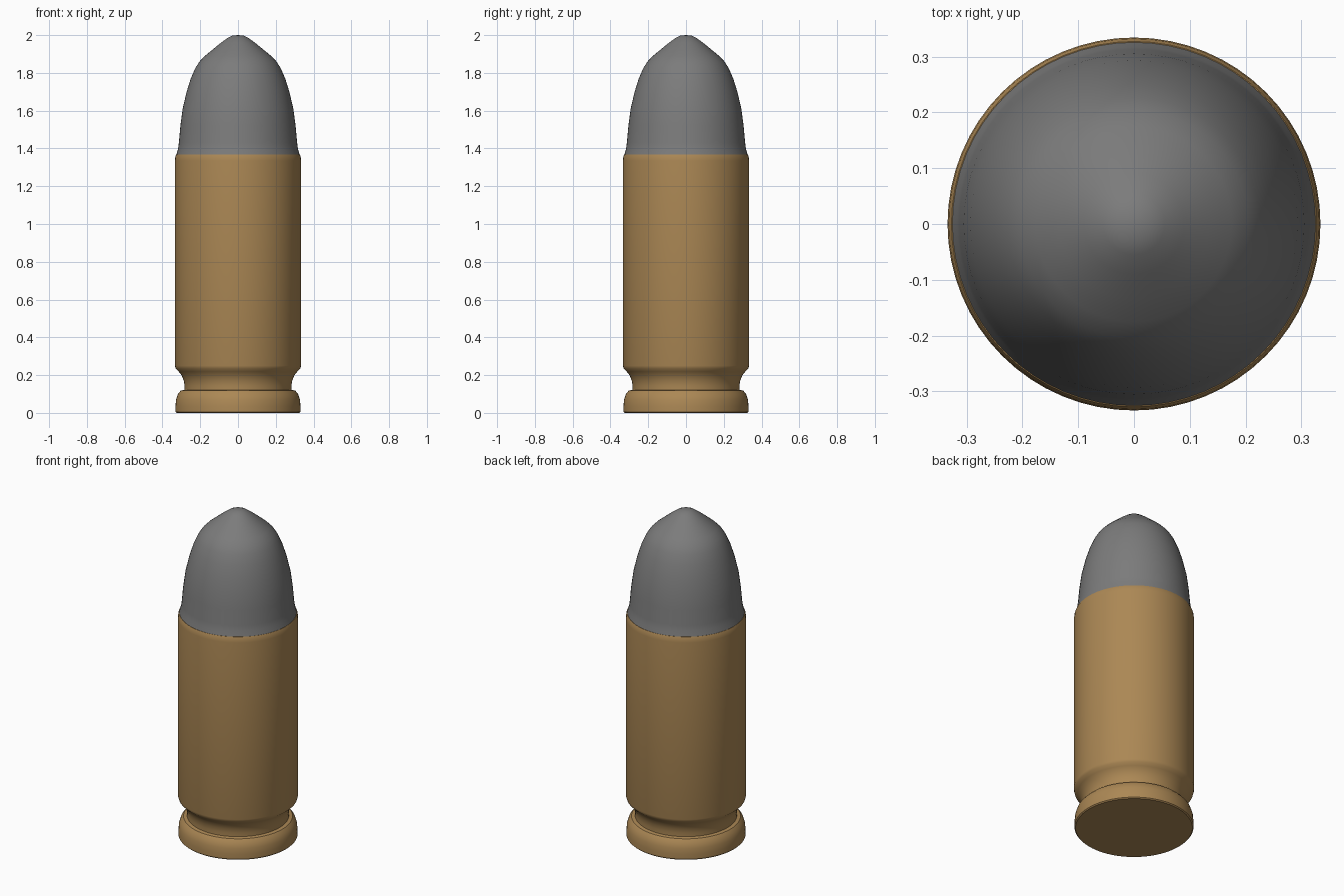
import bpy, bmesh
from math import pi, radians

if "Cube" in bpy.data.objects:
    bpy.data.objects.remove(bpy.data.objects["Cube"])


def lathe(name, profile, color, steps=64):
    """Revolve an (r, z) profile around the z axis."""
    bm = bmesh.new()
    verts = [bm.verts.new((r, 0, z)) for r, z in profile]
    edges = [bm.edges.new(pair) for pair in zip(verts, verts[1:])]
    bmesh.ops.spin(bm, geom=verts + edges, cent=(0, 0, 0), axis=(0, 0, 1),
                   angle=2 * pi, steps=steps, use_duplicate=False)
    bmesh.ops.remove_doubles(bm, verts=bm.verts, dist=0.0005)
    bmesh.ops.recalc_face_normals(bm, faces=bm.faces)
    mesh = bpy.data.meshes.new(name)
    bm.to_mesh(mesh)
    bm.free()
    obj = bpy.data.objects.new(name, mesh)
    bpy.context.collection.objects.link(obj)
    mat = bpy.data.materials.new(name + "_color")
    mat.diffuse_color = (*color, 1)
    mat.use_nodes = True
    mat.node_tree.nodes["Principled BSDF"].inputs["Base Color"].default_value = mat.diffuse_color
    mesh.materials.append(mat)
    bpy.ops.object.select_all(action='DESELECT')
    bpy.context.view_layer.objects.active = obj
    obj.select_set(True)
    bpy.ops.object.shade_smooth_by_angle(angle=radians(35))
    return obj


# Brass case: base, rim, extractor groove, straight wall, rounded mouth
lathe("case", [
    (0, 0), (0.325, 0), (0.331, 0.006), (0.331, 0.035), (0.328, 0.07),
    (0.318, 0.1), (0.303, 0.118), (0.283, 0.122), (0.283, 0.145),
    (0.287, 0.17), (0.298, 0.198), (0.314, 0.219), (0.33, 0.235),
    (0.334, 0.25), (0.334, 1.335), (0.332, 1.355), (0.327, 1.368),
    (0.318, 1.368), (0, 1.368)], (0.41, 0.245, 0.09))

# Grey bullet seated in the mouth, closed base inside the case
lathe("bullet", [
    (0, 1.36), (0.327, 1.36), (0.324, 1.375), (0.317, 1.4), (0.313, 1.43),
    (0.305, 1.52), (0.293, 1.61), (0.272, 1.7), (0.25, 1.77),
    (0.226, 1.825), (0.204, 1.86), (0.175, 1.89), (0.135, 1.923),
    (0.09, 1.96), (0.055, 1.985), (0.03, 1.997), (0, 2.0)],
    (0.2, 0.2, 0.2))
